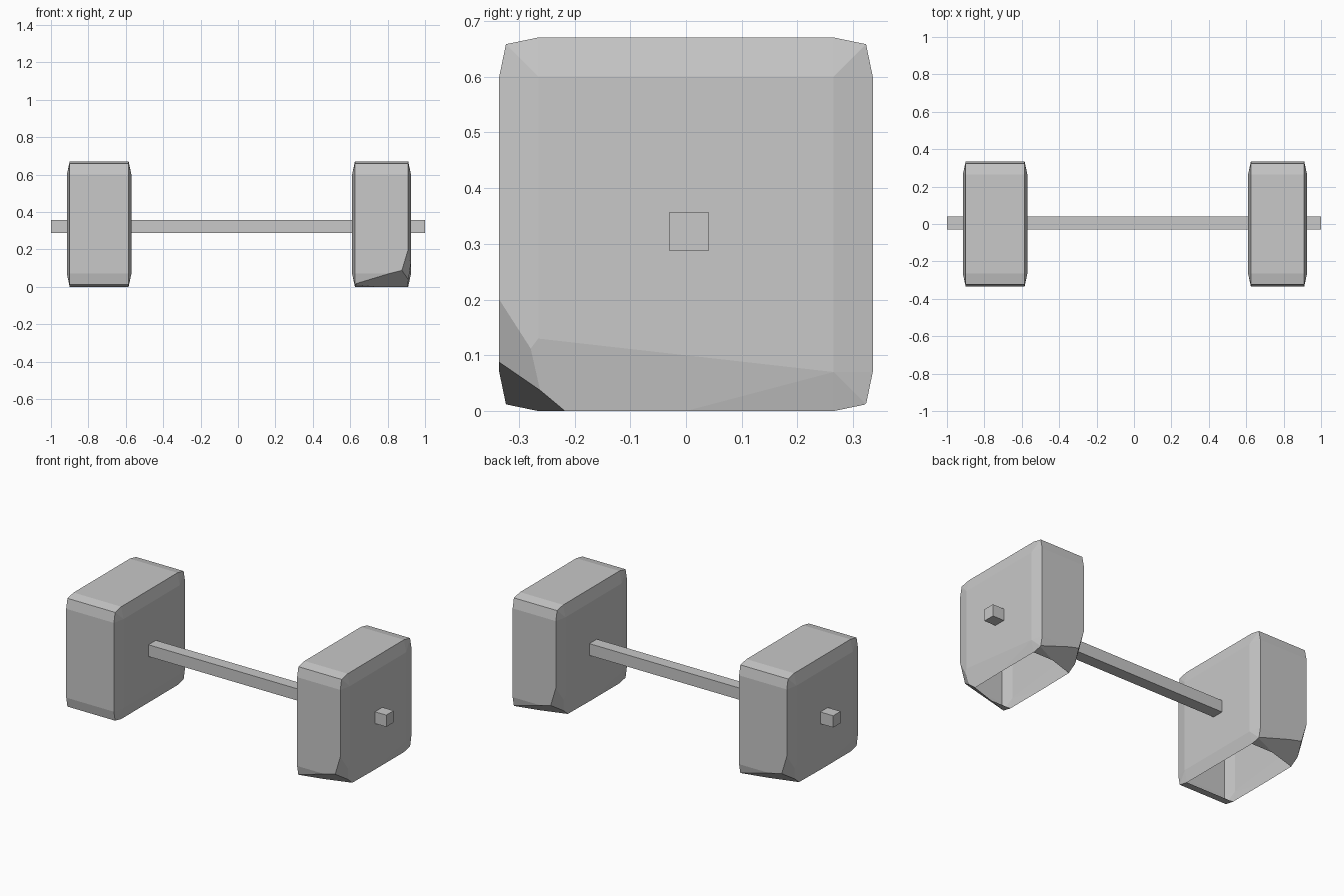
import bpy, bmesh
from mathutils import Vector

if "Cube" in bpy.data.objects:
    bpy.data.objects.remove(bpy.data.objects["Cube"])

grey = bpy.data.materials.new("stone_grey")
grey.diffuse_color = (0.58, 0.58, 0.58, 1)
grey.use_nodes = True
grey.node_tree.nodes["Principled BSDF"].inputs["Base Color"].default_value = grey.diffuse_color

R, C, K = 0.335, 0.265, 0.323   # outer half size, flat half size, corner half size
INSET = 0.015                   # how far the end faces slope back


def finish(bm, name, location):
    mesh = bpy.data.meshes.new(name)
    bm.to_mesh(mesh)
    bm.free()
    mesh.materials.append(grey)
    obj = bpy.data.objects.new(name, mesh)
    obj.location = location
    bpy.context.collection.objects.link(obj)
    return obj


def cut(bm, points):
    """Slice off everything beyond the plane through three points, and cap it."""
    a, b, c = points
    n = (b - a).cross(c - a).normalized()
    if n.dot(a - Vector((0, 0, R))) < 0:
        n = -n
    res = bmesh.ops.bisect_plane(
        bm, geom=bm.verts[:] + bm.edges[:] + bm.faces[:], dist=1e-5,
        plane_co=a, plane_no=n, clear_outer=True)
    edges = [e for e in res["geom_cut"]
             if isinstance(e, bmesh.types.BMEdge) and e.is_boundary]
    if edges:
        bmesh.ops.edgeloop_fill(bm, edges=edges)


def block(name, x0, x1, chips):
    w = (x1 - x0) / 2
    bm = bmesh.new()
    # worn-edged block: softened outline plus raised square end faces
    for sx in (-1, 1):
        for sy in (-1, 1):
            for sz in (-1, 1):
                for y, z in ((R, C), (K, K), (C, R)):
                    bm.verts.new((sx * (w - INSET), sy * y, R + sz * z))
                bm.verts.new((sx * w, sy * C, R + sz * C))
    bmesh.ops.convex_hull(bm, input=bm.verts[:])
    bmesh.ops.dissolve_limit(bm, angle_limit=0.005, verts=bm.verts[:], edges=bm.edges[:])
    # broken bottom corners
    for s in chips:
        planes = (
            ((w, -R, 0.25), (w, -0.225, 0), (w - 0.06, -R, 0.05)),
            ((-w, -R, 0.02), (w, -R, 0.10), (0.05, -0.245, 0)),
            ((w, C, 0.07), (w, -C, 0.13), (w - INSET, 0, 0.0)),
        )
        for p in planes:
            cut(bm, [Vector((s * x, s * y, z)) for x, y, z in p])
    bmesh.ops.recalc_face_normals(bm, faces=bm.faces[:])
    # hollow underside
    bottom = [f for f in bm.faces if f.normal.z < -0.995]
    bmesh.ops.delete(bm, geom=bottom, context='FACES')
    return finish(bm, name, ((x0 + x1) / 2, 0, 0))


# end blocks
block("right_block", 0.61, 0.925, (1, -1))
block("left_block", -0.915, -0.57, (-1,))

# square bar through both blocks
bm = bmesh.new()
bmesh.ops.create_cube(bm, size=1)
bmesh.ops.scale(bm, vec=(2.0, 0.07, 0.07), verts=bm.verts[:])
finish(bm, "bar", (0, 0.005, 0.322))
